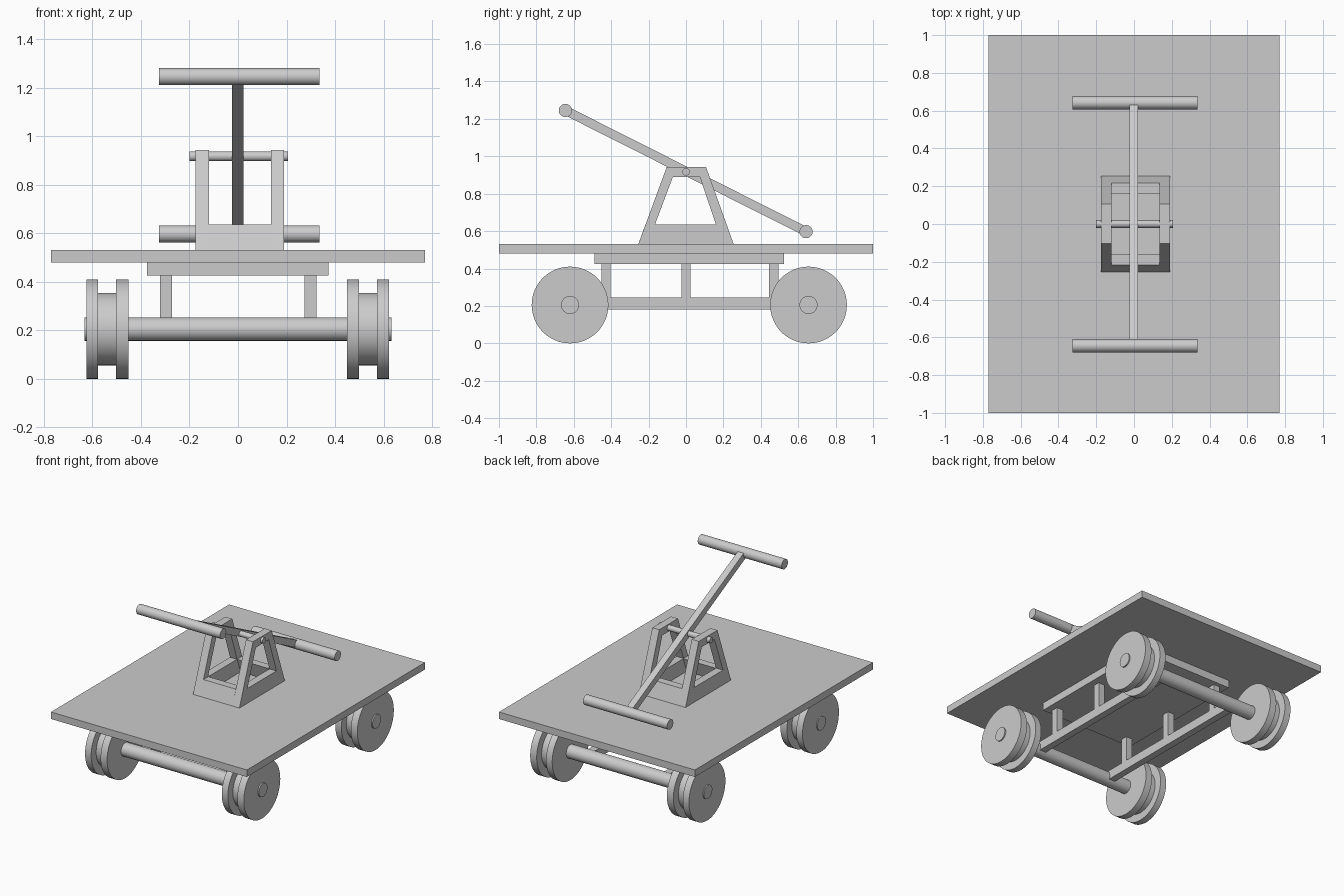
import bpy, bmesh, math
from mathutils import Matrix

if "Cube" in bpy.data.objects:
    bpy.data.objects.remove(bpy.data.objects["Cube"])


def finish(name, bm, smooth=False):
    bmesh.ops.recalc_face_normals(bm, faces=bm.faces)
    me = bpy.data.meshes.new(name)
    bm.to_mesh(me)
    bm.free()
    ob = bpy.data.objects.new(name, me)
    bpy.context.collection.objects.link(ob)
    if smooth:
        bpy.ops.object.select_all(action='DESELECT')
        ob.select_set(True)
        bpy.context.view_layer.objects.active = ob
        bpy.ops.object.shade_smooth_by_angle(angle=math.radians(35))
    return ob


def box(name, x, y, z):
    bm = bmesh.new()
    bmesh.ops.create_cube(bm, size=1)
    for v in bm.verts:
        v.co = [lo + (c + 0.5) * (hi - lo) for c, (lo, hi) in zip(v.co, (x, y, z))]
    return finish(name, bm)


def lathe(name, profile, y, z, n=64):
    """Revolve (x, radius) points around an axis parallel to x."""
    bm = bmesh.new()
    rings = [[bm.verts.new((x, y + r * math.cos(2 * math.pi * i / n),
                            z + r * math.sin(2 * math.pi * i / n))) for i in range(n)]
             for x, r in profile]
    for a, b in zip(rings, rings[1:]):
        for i in range(n):
            j = (i + 1) % n
            bm.faces.new((a[i], a[j], b[j], b[i]))
    bm.faces.new(rings[0])
    bm.faces.new(rings[-1])
    return finish(name, bm, True)


def rod(name, x0, x1, r, y, z, n=48):
    return lathe(name, [(x0, r), (x1, r)], y, z, n)


def prism(name, outer, x0, x1, hole=None):
    """Extrude a (y, z) outline along x, optionally with a matching hole."""
    bm = bmesh.new()
    vo = [bm.verts.new((x0, *p)) for p in outer]
    if hole:
        vi = [bm.verts.new((x0, *p)) for p in hole]
        n = len(vo)
        for i in range(n):
            j = (i + 1) % n
            bm.faces.new((vo[i], vo[j], vi[j], vi[i]))
    else:
        bm.faces.new(vo)
    ext = bmesh.ops.extrude_face_region(bm, geom=bm.faces[:], use_keep_orig=True)
    moved = [g for g in ext['geom'] if isinstance(g, bmesh.types.BMVert)]
    bmesh.ops.translate(bm, verts=moved, vec=(x1 - x0, 0, 0))
    return finish(name, bm)


# Deck and plate beneath it
box("deck", (-0.77, 0.77), (-1, 1), (0.48, 0.53))
box("under_plate", (-0.375, 0.372), (-0.49, 0.525), (0.425, 0.48))

# Chassis rails with posts
AXLES = {"front": -0.62, "back": 0.655}
for side, x0 in (("left", -0.322), ("right", 0.274)):
    xs = (x0, x0 + 0.05)
    box(f"{side}_rail", xs, (-0.62, 0.655), (0.18, 0.245))
    for k, y in enumerate((-0.428, 0.0, 0.47)):
        box(f"{side}_post_{k + 1}", xs, (y - 0.025, y + 0.025), (0.245, 0.425))

# Axles and grooved wheels
for end, y in AXLES.items():
    rod(f"{end}_axle", -0.632, 0.632, 0.048, y, 0.205)
    for side, x0 in (("left", -0.625), ("right", 0.45)):
        R, r = 0.205, 0.149
        prof = [(0, R), (0.048, R), (0.048, r), (0.122, r), (0.122, R), (0.173, R)]
        lathe(f"{end}_{side}_wheel", [(x0 + a, b) for a, b in prof], y, 0.205)

# Pivot stand: two A-frames joined by sloped end walls
outer = [(-0.255, 0.53), (0.255, 0.53), (0.107, 0.943), (-0.103, 0.943)]
hole = [(-0.166, 0.635), (0.16, 0.635), (0.074, 0.89), (-0.07, 0.89)]
prism("left_stand_frame", outer, -0.175, -0.12, hole)
prism("right_stand_frame", outer, 0.135, 0.19, hole)
for end, s in (("front", -1), ("back", 1)):
    wall = [(0.255, 0.53), (0.217, 0.635), (0.162, 0.635), (0.2, 0.53)]
    prism(f"{end}_stand_wall", [(s * a, b) for a, b in wall], -0.12, 0.135)

# Pivot pin, rocking lever and handles
rod("pivot_pin", -0.2, 0.207, 0.02, 0, 0.917, 32)
y0, z0, y1, z1 = -0.645, 1.245, 0.642, 0.597
length = math.hypot(y1 - y0, z1 - z0)
lever = box("lever", (-0.025, 0.022), (-length / 2, length / 2), (-0.024, 0.024))
lever.data.transform(Matrix.Translation((0, (y0 + y1) / 2, (z0 + z1) / 2))
                     @ Matrix.Rotation(math.atan2(z1 - z0, y1 - y0), 4, 'X'))
rod("front_handle", -0.325, 0.335, 0.035, y0, z0)
rod("back_handle", -0.325, 0.335, 0.035, y1, z1)
